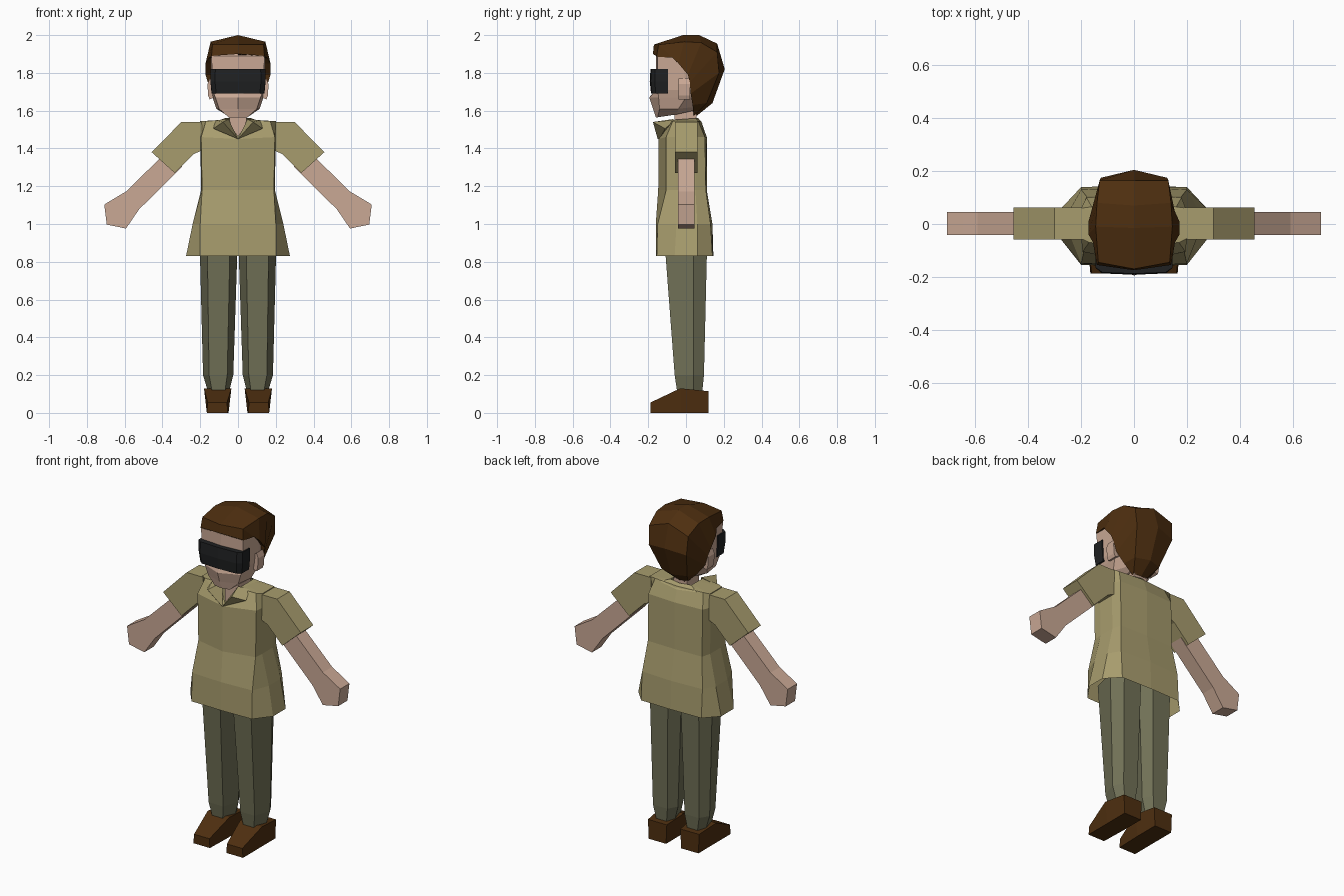
import bpy
import bmesh

cube = bpy.data.objects.get("Cube")
if cube:
    bpy.data.objects.remove(cube, do_unlink=True)


def material(name, rgb):
    mat = bpy.data.materials.new(name)
    mat.use_nodes = True
    mat.diffuse_color = (*rgb, 1)
    mat.node_tree.nodes["Principled BSDF"].inputs["Base Color"].default_value = (*rgb, 1)
    return mat


KHAKI = material("khaki cloth", (.39, .335, .155))
OLIVE = material("olive cloth", (.165, .165, .095))
SKIN = material("skin", (.59, .395, .30))
BROWN = material("dark brown", (.076, .028, .005))
BLACK = material("black visor", (.014, .015, .016))


def loft(name, rows, mat, closed=True, caps=True):
    """Skin a surface through rows holding the same number of points."""
    bm = bmesh.new()
    rings = [[bm.verts.new(p) for p in row] for row in rows]
    count = len(rings[0])
    for low, high in zip(rings, rings[1:]):
        for i in range(count if closed else count - 1):
            j = (i + 1) % count
            bm.faces.new((low[i], low[j], high[j], high[i]))
    if caps:
        bm.faces.new(rings[0])
        bm.faces.new(rings[-1])
    bmesh.ops.recalc_face_normals(bm, faces=bm.faces)
    mesh = bpy.data.meshes.new(name)
    bm.to_mesh(mesh)
    bm.free()
    mesh.materials.append(mat)
    obj = bpy.data.objects.new(name, mesh)
    bpy.context.collection.objects.link(obj)
    return obj


def ring(z, *half):
    """Close a front-to-back half outline by mirroring it over x = 0."""
    pts = [(p[0], p[1], p[2] if len(p) > 2 else z) for p in half]
    return pts + [(-x, y, h) for x, y, h in reversed(pts) if x > 0]


def pair(name, rows, mat, **options):
    """Make the left part and its mirrored right part."""
    for side, sign in (("left", 1), ("right", -1)):
        loft(f"{side}_{name}", [[(sign * x, y, z) for x, y, z in r] for r in rows], mat, **options)


def slab(sections, y0, y1):
    """Turn (top, bottom) pairs in the x-z plane into box sections."""
    return [[(a[0], y0, a[1]), (a[0], y1, a[1]), (b[0], y1, b[1]), (b[0], y0, b[1])]
            for a, b in sections]


# Shirt: flared open hem, waist, chest, shoulders and neckline
loft("shirt", [
    ring(.83, (0, -.16), (.2, -.155), (.275, -.06), (.275, .06), (.2, .14), (0, .145)),
    ring(1.0, (0, -.16), (.2, -.15), (.24, -.05), (.24, .06), (.2, .13), (0, .14)),
    ring(1.18, (0, -.147), (.19, -.105), (.195, -.05), (.195, .05), (.18, .105), (0, .11)),
    ring(1.46, (0, -.145, 1.45), (.195, -.105), (.2, -.05), (.2, .05), (.18, .1), (0, .11)),
    ring(1.545, (0, -.135, 1.46), (.17, -.07), (.2, -.055), (.2, .06), (.16, .065), (0, .08)),
    ring(1.55, (0, -.125, 1.465), (.06, -.08), (.08, -.03), (.08, .03), (.06, .06), (0, .065)),
], KHAKI, caps=False)

# Collar: front flaps and the raised band round the neck
pair("collar_flap", [[(0, -.15, 1.45), (.08, -.175, 1.54), (.05, -.07, 1.555)],
                     [(0, -.14, 1.45), (.13, -.11, 1.505), (.12, -.06, 1.55)]], KHAKI)
pair("collar_band", [[(.06, -.08, 1.55), (.07, .05, 1.56), (0, .065, 1.56)],
                     [(.12, -.07, 1.545), (.12, .075, 1.54), (0, .09, 1.53)]],
     KHAKI, closed=False, caps=False)

# Sleeves, bare arms and hands
pair("sleeve", slab([((.19, 1.54), (.19, 1.39)), ((.3, 1.54), (.235, 1.37)),
                     ((.457, 1.38), (.335, 1.27))], -.058, .062), KHAKI)
pair("arm", slab([((.38, 1.38), (.295, 1.305)), ((.593, 1.172), (.524, 1.077))],
                 -.042, .046), SKIN)
pair("hand", slab([((.593, 1.172), (.524, 1.077)), ((.65, 1.138), (.593, .976)),
                   ((.708, 1.103), (.695, .997))], -.042, .046), SKIN)


# Trouser legs with six sides
def leg_ring(z, inner, outer, front, back):
    step = (outer - inner) * .2
    a, b = inner + step, outer - step
    return [(a, front, z), (b, front, z), (outer, .04, z),
            (b, back, z), (a, back, z), (inner, .04, z)]


pair("trouser_leg", [leg_ring(.1, .05, .155, -.045, .085),
                     leg_ring(.2, .025, .185, -.06, .095),
                     leg_ring(.9, .002, .203, -.113, .112)], OLIVE)


# Shoes: wedge sections from toe to heel
def shoe_section(y, height, low_inner, low_outer, inner, outer):
    return [(low_inner, y, 0), (low_outer, y, 0), (outer, y, height), (inner, y, height)]


pair("shoe", [shoe_section(-.188, .055, .055, .165, .058, .16),
              shoe_section(-.03, .13, .05, .165, .035, .18),
              shoe_section(.118, .115, .05, .165, .045, .17)], BROWN)

# Neck and head
loft("neck", [ring(1.44, (.045, -.06), (.045, .055)),
              ring(1.63, (.045, -.06), (.045, .055))], SKIN)
loft("head", [
    ring(1.565, (0, -.16), (.05, -.15), (.065, -.05, 1.58), (.055, .04, 1.6)),
    ring(1.61, (0, -.175), (.1, -.14), (.115, -.04), (.07, .05, 1.62)),
    ring(1.67, (0, -.195), (.12, -.145), (.135, 0), (.1, .06)),
    ring(1.71, (0, -.16), (.135, -.15), (.14, 0), (.12, .08)),
    ring(1.89, (0, -.16), (.14, -.15), (.145, -.02), (.12, .1)),
    ring(1.93, (0, -.13), (.11, -.11), (.12, -.02), (.1, .09)),
], SKIN)
pair("ear", slab([((.125, 1.75), (.125, 1.67)), ((.15, 1.77), (.15, 1.66)),
                  ((.162, 1.74), (.158, 1.68))], -.04, .02), SKIN)

# Visor wrapping the eyes
loft("visor", [
    ring(1.69, (0, -.185), (.115, -.18), (.138, -.16), (.14, -.095)),
    ring(1.755, (0, -.192), (.122, -.187), (.146, -.165), (.146, -.095)),
    ring(1.82, (0, -.188), (.12, -.183), (.146, -.165), (.146, -.095)),
], BLACK)

# Hair: strips from fringe to nape; the last one tucks in behind the side edge
crown = [(0, -.175, 1.9), (0, -.17, 1.95), (0, -.015, 2), (0, .07, 2),
         (0, .165, 1.955), (0, .205, 1.82), (0, .14, 1.64), (0, .06, 1.575)]
temple = [(.14, -.155, 1.89), (.135, -.145, 1.95), (.145, -.01, 1.965), (.14, .08, 1.96),
          (.13, .165, 1.91), (.125, .175, 1.8), (.085, .11, 1.64), (.045, .05, 1.58)]
edge = [(.142, -.15, 1.885), (.155, -.07, 1.88), (.172, -.04, 1.85), (.172, .01, 1.79),
        (.16, .02, 1.75), (.145, .025, 1.69), (.1, .035, 1.63), (.045, .04, 1.575)]
tuck = [(x * .65, y + .02, z) for x, y, z in edge]
other = [[(-x, y, z) for x, y, z in strip] for strip in (tuck, edge, temple)]
loft("hair", other + [crown, temple, edge, tuck], BROWN, closed=False, caps=False)
loft("fringe_underside", [ring(1.888, (0, -.175, 1.9), (.14, -.155)),
                          ring(1.888, (0, -.13), (.12, -.12))], BROWN, closed=False, caps=False)
